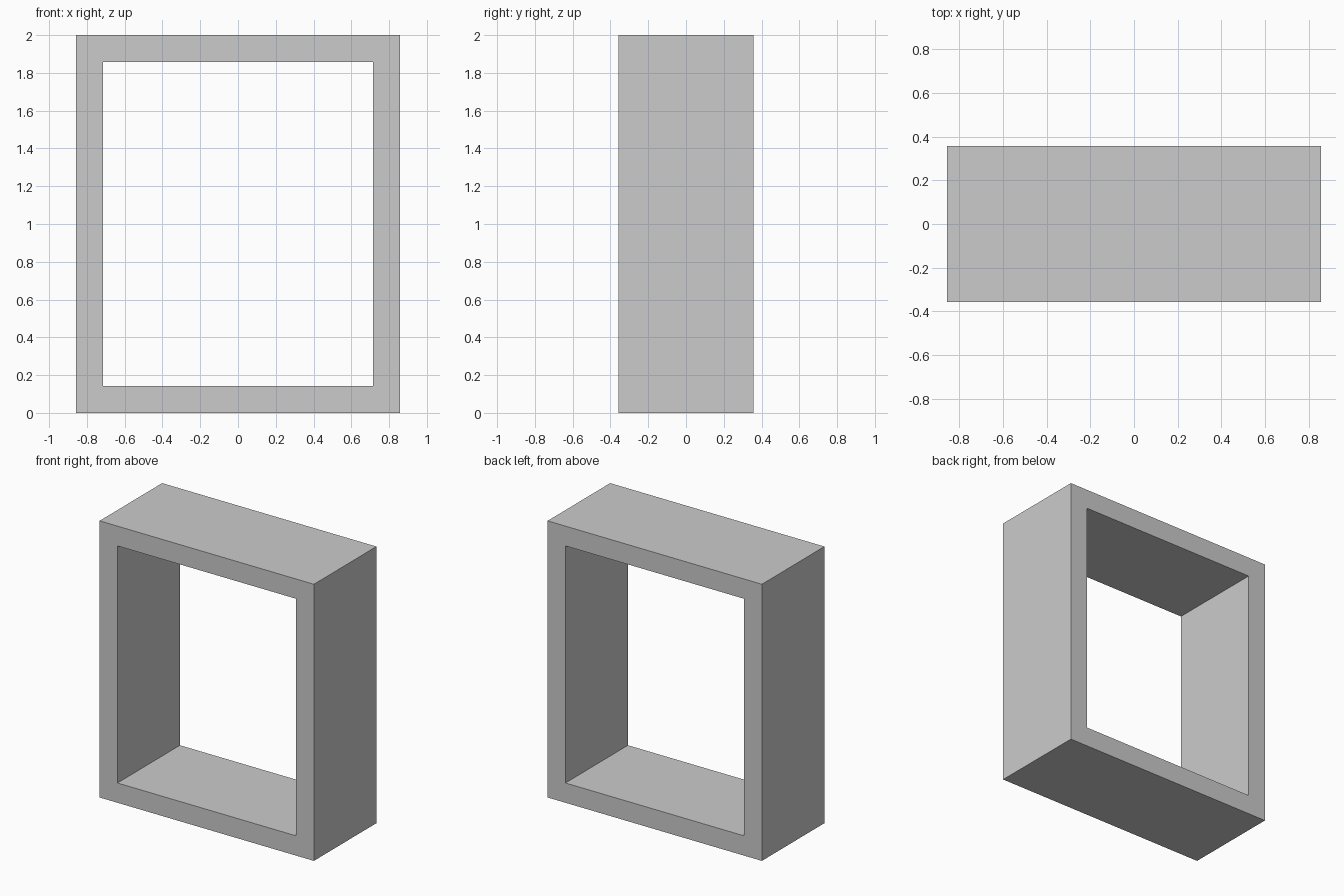
import bpy, bmesh

if "Cube" in bpy.data.objects:
    bpy.data.objects.remove(bpy.data.objects["Cube"])

W, D, H, T = 0.857, 0.357, 2.0, 0.143  # half width, half depth, height, wall


def rect_loop(bm, inset, y):
    """Four corners of a rectangle in the XZ plane, counter-clockwise from the front."""
    x, lo, hi = W - inset, inset, H - inset
    return [bm.verts.new((px, y, pz)) for px, pz in
            ((-x, lo), (x, lo), (x, hi), (-x, hi))]


# Open rectangular frame: outer and inner loops joined front and back
bm = bmesh.new()
loops = [rect_loop(bm, 0, -D), rect_loop(bm, T, -D),
         rect_loop(bm, T, D), rect_loop(bm, 0, D)]
for k in range(4):
    a, b = loops[k], loops[(k + 1) % 4]
    for i in range(4):
        j = (i + 1) % 4
        bm.faces.new((a[i], a[j], b[j], b[i]))
bmesh.ops.recalc_face_normals(bm, faces=bm.faces)

mesh = bpy.data.meshes.new("rectangular_frame")
bm.to_mesh(mesh)
bm.free()
bpy.context.collection.objects.link(bpy.data.objects.new("rectangular_frame", mesh))
